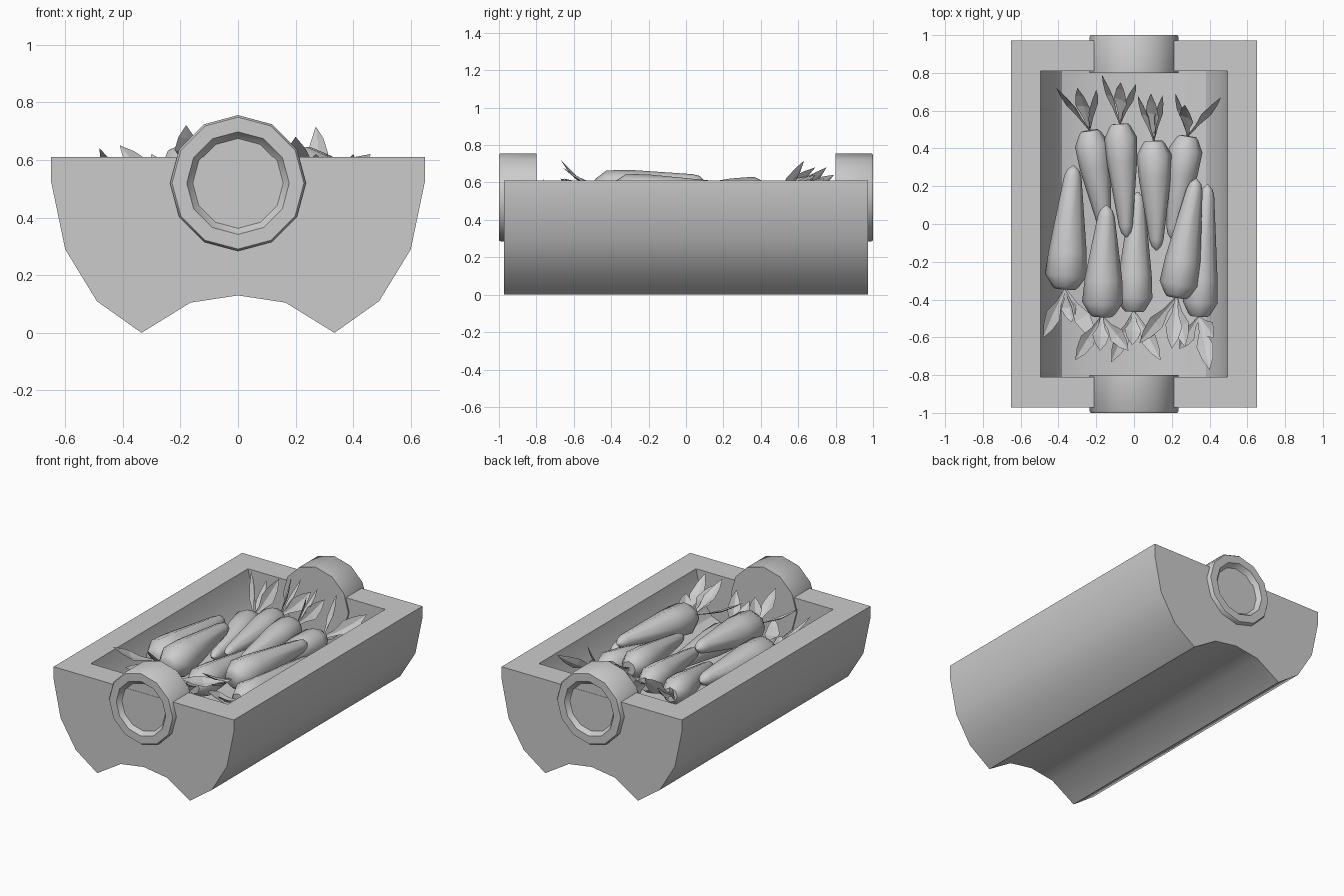
import bpy, bmesh, math
from mathutils import Vector

if "Cube" in bpy.data.objects:
    bpy.data.objects.remove(bpy.data.objects["Cube"])


def smooth(ob, angle):
    bpy.ops.object.select_all(action='DESELECT')
    ob.select_set(True)
    bpy.context.view_layer.objects.active = ob
    bpy.ops.object.shade_smooth_by_angle(angle=math.radians(angle))


def make(name, bm, angle=35):
    bmesh.ops.recalc_face_normals(bm, faces=bm.faces)
    me = bpy.data.meshes.new(name)
    bm.to_mesh(me)
    bm.free()
    ob = bpy.data.objects.new(name, me)
    bpy.context.collection.objects.link(ob)
    if angle:
        smooth(ob, angle)
    return ob


def prism(half, y):
    """Mirrored half profile (centre first, x >= 0) extruded from -y to y."""
    pts = half + [(-x, z) for x, z in reversed(half) if x > 0]
    bm = bmesh.new()
    a = [bm.verts.new((x, -y, z)) for x, z in pts]
    b = [bm.verts.new((x, y, z)) for x, z in pts]
    n = len(pts)
    for i in range(n):
        j = (i + 1) % n
        bm.faces.new((a[i], a[j], b[j], b[i]))
    bm.faces.new(a)
    bm.faces.new(b)
    return bm


def lathe(profile, start, axis, sides):
    """Revolve (distance, radius) pairs about an axis."""
    bm = bmesh.new()
    axis = Vector(axis).normalized()
    u = axis.cross(Vector((1, 0, 0))).normalized()
    v = axis.cross(u)
    rings = []
    for d, r in profile:
        c = Vector(start) + axis * d
        rings.append([bm.verts.new(c + (u * math.cos(t) + v * math.sin(t)) * r)
                      for t in (2 * math.pi * i / sides for i in range(sides))])
    for p, q in zip(rings, rings[1:]):
        for i in range(sides):
            j = (i + 1) % sides
            bm.faces.new((p[i], p[j], q[j], q[i]))
    bm.faces.new(rings[0])
    bm.faces.new(rings[-1])
    return bm


# hollowed trough
trough = make("trough", prism([(0, .13), (.165, .105), (.335, 0), (.49, .11),
                               (.60, .29), (.65, .53), (.65, .61)], .972), 0)
cutter = make("cavity_cutter", prism([(0, .27), (.25, .285), (.38, .33), (.455, .43),
                                      (.495, .61), (.495, .8)], .81), 0)
mod = trough.modifiers.new("cavity", 'BOOLEAN')
mod.operation = 'DIFFERENCE'
mod.solver = 'EXACT'
mod.object = cutter
bpy.context.view_layer.objects.active = trough
trough.select_set(True)
bpy.ops.object.modifier_apply(modifier=mod.name)
bpy.data.objects.remove(cutter)
smooth(trough, 28)

# round end pegs with a recessed outer face
for side, label in ((-1, "front"), (1, "back")):
    make(label + "_peg", lathe([(.03, .155), (.02, .165), (0, .178), (0, .229),
                                (.01, .236), (.2, .236)],
                               (0, side, .52), (0, -side, 0), 12))


def leaf(bm, base, tip, width, roll):
    """Folded pointed leaf on a thin stem, arching from base to tip."""
    base, tip = Vector(base), Vector(tip)
    d = tip - base
    side = d.cross(Vector((0, 0, 1))).normalized()
    up = side.cross(d).normalized()
    w = side * math.cos(roll) + up * math.sin(roll)
    fold = w.cross(d).normalized()
    rows = []
    for t, k in ((0, .16), (.3, .4), (.55, 1), (.8, .65), (1, .02)):
        c = base + d * t - Vector((0, 0, .05 * d.length * math.sin(math.pi * t)))
        h = w * width * k * .5
        rows.append([bm.verts.new(p) for p in
                     (c - h, c - fold * width * k * .12, c + h)])
    for p, q in zip(rows, rows[1:]):
        for i in (0, 1):
            bm.faces.new((p[i], p[i + 1], q[i + 1], q[i]))


# carrots: crown, tip, radius, leaf tips
carrots = [
    ((-.235, .495, .48), (-.15, -.05, .45), .09,
     [(-.41, .72, .65), (-.30, .72, .62), (-.20, .71, .66)]),
    ((-.075, .53, .52), (-.04, -.07, .51), .087,
     [(-.17, .79, .64), (-.07, .75, .68), (.01, .74, .62)]),
    ((.105, .44, .54), (.12, -.14, .53), .092,
     [(.02, .68, .62), (.09, .69, .68), (.15, .68, .63)]),
    ((.285, .465, .50), (.2, -.08, .48), .09,
     [(.22, .69, .64), (.27, .63, .715), (.46, .67, .62)]),
    ((-.365, -.345, .49), (-.32, .31, .52), .11,
     [(-.48, -.60, .64), (-.20, -.62, .55), (-.33, -.52, .50)]),
    ((-.17, -.49, .55), (-.145, .10, .605), .108,
     [(-.31, -.72, .60), (-.18, -.67, .72), (-.03, -.67, .62)]),
    ((0, -.465, .46), (.02, .17, .46), .095,
     [(-.12, -.73, .60), (-.01, -.64, .60), (.14, -.72, .60)]),
    ((.225, -.39, .54), (.33, .24, .565), .103,
     [(.03, -.63, .58), (.20, -.66, .68), (.27, -.65, .62)]),
    ((.345, -.49, .47), (.39, .21, .49), .092,
     [(.24, -.66, .57), (.40, -.77, .62), (.42, -.60, .55)]),
]
for n, (crown, tip, r, tips) in enumerate(carrots, 1):
    axis = Vector(tip) - Vector(crown)
    L = axis.length
    make("carrot_%d" % n,
         lathe([(0, r * .5), (.015, r * .65), (.075, r), (.2, r * .92),
                (L - .06, r * .42), (L - .025, r * .3), (L, .004)],
               crown, axis, 8), 48)
    bm = bmesh.new()
    for i, t in enumerate(tips):
        rolls = (1.2, .7, -1.1) if n < 5 else (.4, .1, -.4)
        leaf(bm, crown, t, .09, rolls[i])
    make("carrot_leaves_%d" % n, bm, 0)
